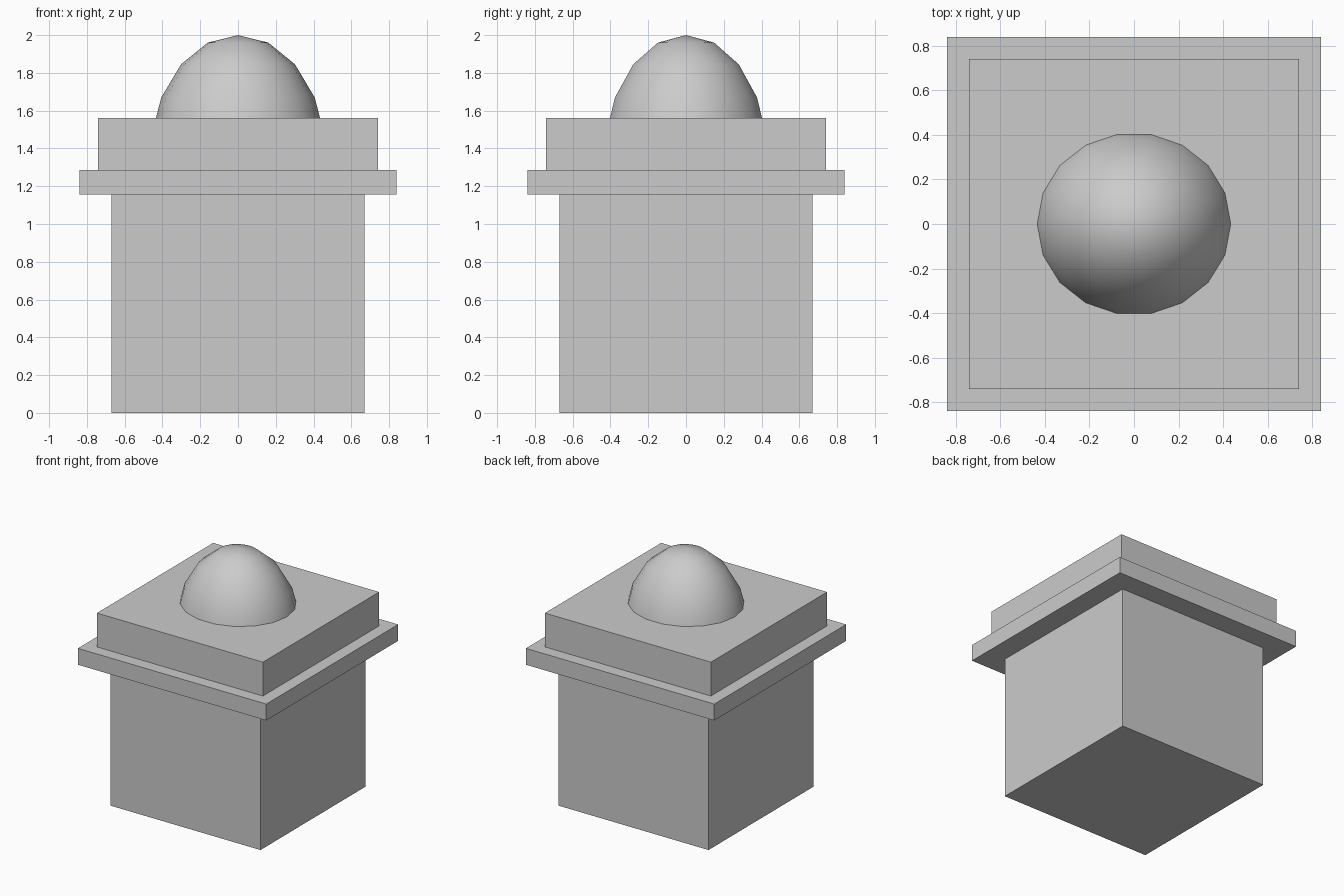
import bpy, bmesh
from math import sin, cos, pi
from mathutils import Matrix

if "Cube" in bpy.data.objects:
    bpy.data.objects.remove(bpy.data.objects["Cube"])


def finish(name, bm):
    bmesh.ops.recalc_face_normals(bm, faces=bm.faces)
    mesh = bpy.data.meshes.new(name)
    bm.to_mesh(mesh)
    bm.free()
    obj = bpy.data.objects.new(name, mesh)
    bpy.context.collection.objects.link(obj)
    return obj


def square_block(name, half, z0, z1):
    bm = bmesh.new()
    m = Matrix.Translation((0, 0, (z0 + z1) / 2)) @ Matrix.Diagonal((2 * half, 2 * half, z1 - z0, 1))
    bmesh.ops.create_cube(bm, size=1, matrix=m)
    return finish(name, bm)


# Square pedestal, projecting ledge and cap slab
square_block("pedestal_body", 0.67, 0.0, 1.155)
square_block("ledge", 0.84, 1.155, 1.287)
square_block("cap_slab", 0.74, 1.287, 1.56)

# Egg-shaped dome sunk into the cap: 18 segments, 9 rings, vertices on the x axis
SEGMENTS, RINGS = 18, 9
bm = bmesh.new()
profile = [bm.verts.new((sin(pi * i / RINGS), 0, cos(pi * i / RINGS))) for i in range(RINGS + 1)]
edges = [bm.edges.new(pair) for pair in zip(profile, profile[1:])]
bmesh.ops.spin(bm, geom=profile + edges, cent=(0, 0, 0), axis=(0, 0, 1),
               angle=2 * pi, steps=SEGMENTS)
bmesh.ops.remove_doubles(bm, verts=bm.verts, dist=0.001)
bmesh.ops.transform(bm, verts=bm.verts,
                    matrix=Matrix.Translation((0, 0, 1.34)) @ Matrix.Diagonal((0.469, 0.441, 0.66, 1)))
for face in bm.faces:
    face.smooth = True
finish("dome", bm)
